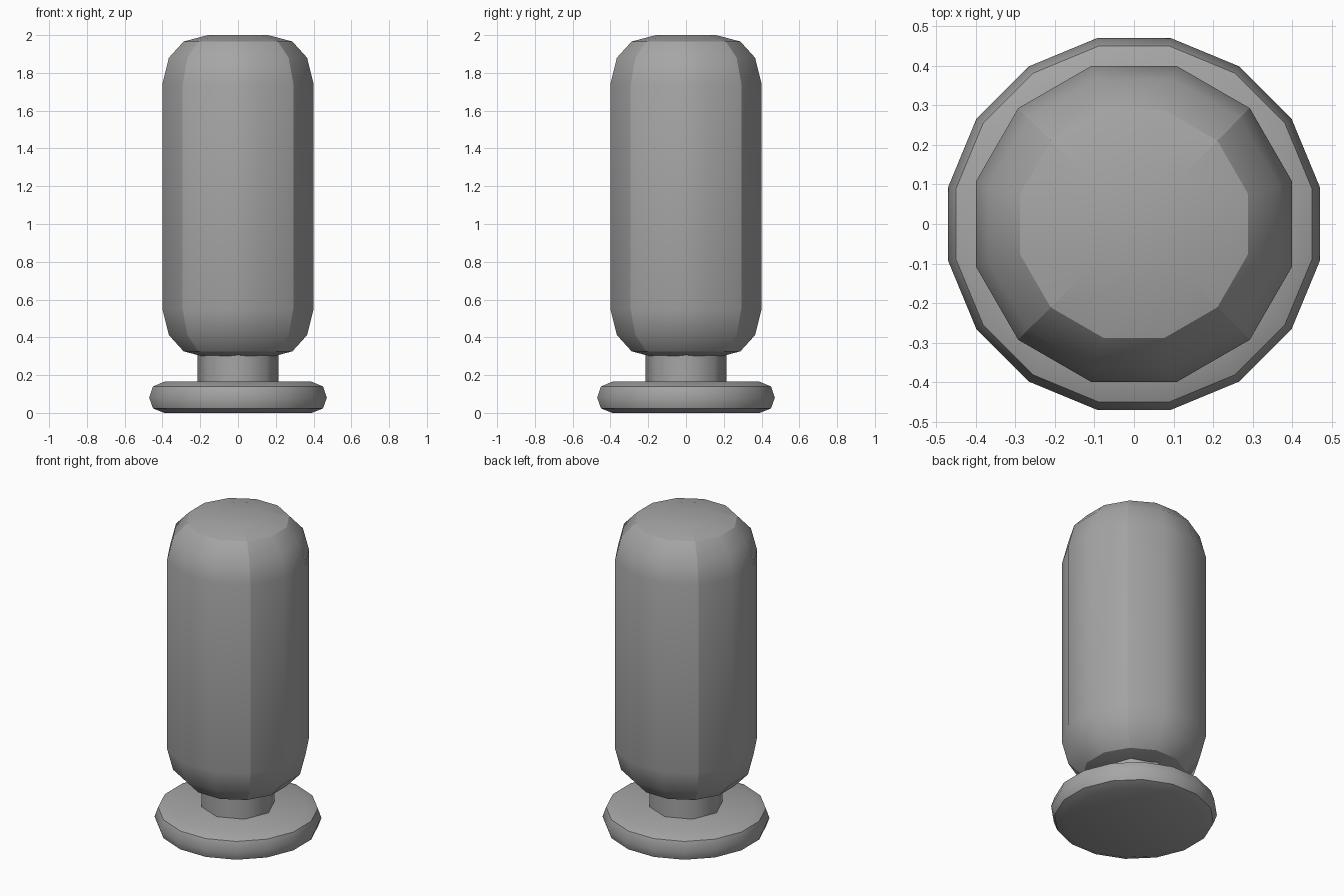
import bpy, bmesh, math

cube = bpy.data.objects.get("Cube")
if cube:
    bpy.data.objects.remove(cube, do_unlink=True)

grey = bpy.data.materials.new("mid grey")
grey.use_nodes = True
grey.diffuse_color = (0.38, 0.38, 0.38, 1)
grey.node_tree.nodes["Principled BSDF"].inputs["Base Color"].default_value = (0.38, 0.38, 0.38, 1)


def lathe(name, sides, phase, profile, sharp_rings=(), sharp_diagonals=False):
    """Turn (half width, z) points into a capped smooth solid.
    Half widths are measured along x; sharp_rings are profile indices."""
    start = math.radians(phase)
    stretch = 1 / math.cos(start)
    bm = bmesh.new()
    rings = []
    for w, z in profile:
        r = w * stretch
        angles = [start + 2 * math.pi * i / sides for i in range(sides)]
        rings.append([bm.verts.new((r * math.cos(a), r * math.sin(a), z)) for a in angles])
    for lower, upper in zip(rings, rings[1:]):
        for i in range(sides):
            j = (i + 1) % sides
            bm.faces.new((lower[i], lower[j], upper[j], upper[i]))
    bm.faces.new(rings[0][::-1])
    bm.faces.new(rings[-1])
    for f in bm.faces:
        f.smooth = True
    # Hard creases around chosen rings
    for k in sharp_rings:
        for i in range(sides):
            bm.edges.get((rings[k][i], rings[k][(i + 1) % sides])).smooth = False
    # Hard creases running up the four diagonal corners
    if sharp_diagonals:
        for lower, upper in zip(rings, rings[1:]):
            for a, b in zip(lower, upper):
                if abs(abs(a.co.x) - abs(a.co.y)) < 1e-4:
                    bm.edges.get((a, b)).smooth = False
    mesh = bpy.data.meshes.new(name)
    bm.to_mesh(mesh)
    bm.free()
    mesh.materials.append(grey)
    obj = bpy.data.objects.new(name, mesh)
    bpy.context.collection.objects.link(obj)
    return obj


# Round foot with softened rims
lathe("base_disc", 16, 11.25,
      [(0.39, 0.0), (0.45, 0.024), (0.47, 0.08), (0.45, 0.14), (0.39, 0.165)],
      sharp_rings=(1, 3))

# Short post joining foot and body
lathe("neck", 8, 0, [(0.214, 0.15), (0.214, 0.33)], sharp_rings=(0, 1))

# Tall body, the shoulder profile mirrored for the lower end
shoulder = [(0.40, 1.743), (0.366, 1.88), (0.288, 1.966), (0.16, 2.0)]
middle = 1.146
lower_end = [(w, 2 * middle - z) for w, z in reversed(shoulder)]
lathe("body", 12, 15, lower_end + shoulder, sharp_rings=(1, 6), sharp_diagonals=True)
